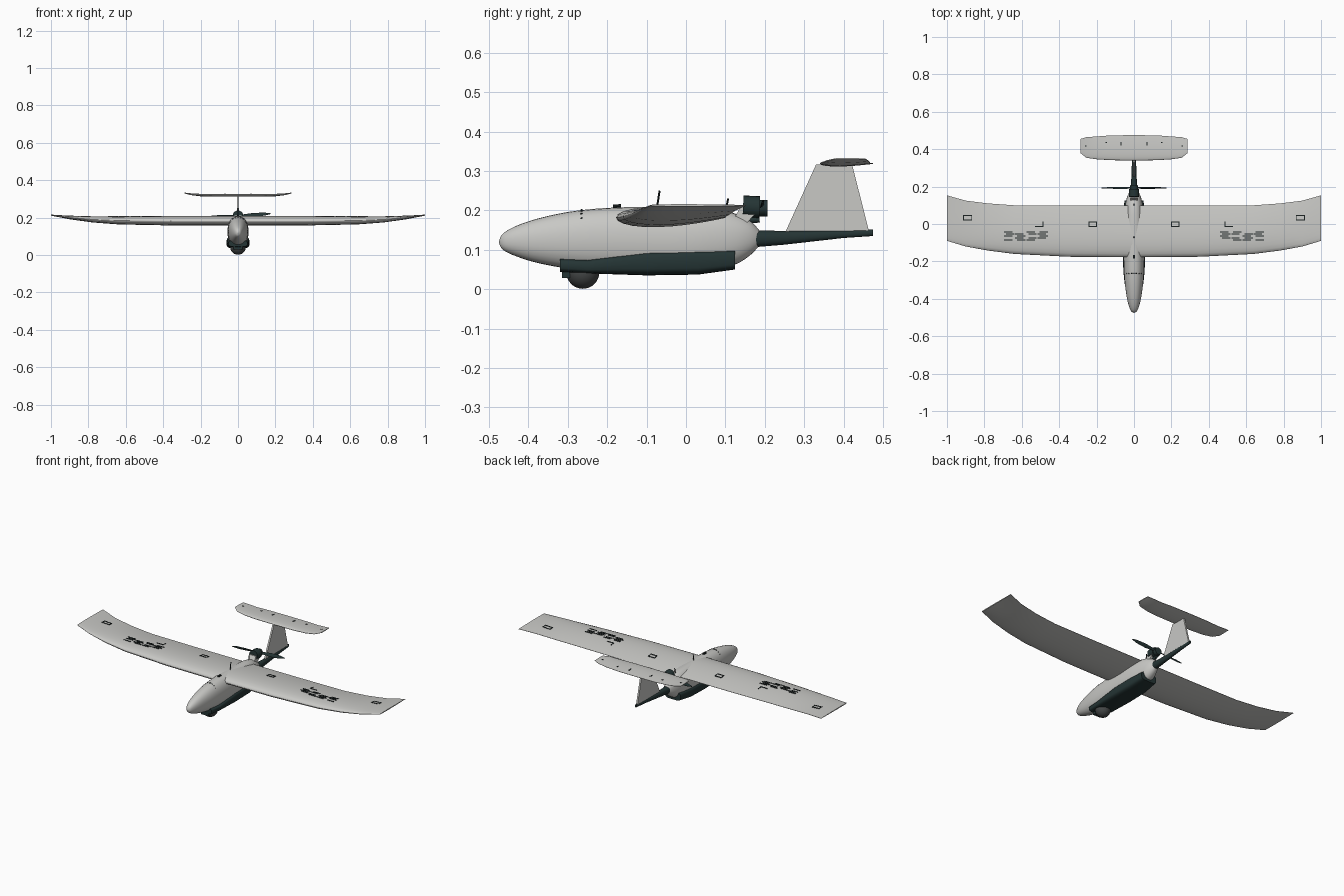
import bpy, bmesh, math
from mathutils import Vector, Matrix

if "Cube" in bpy.data.objects:
    bpy.data.objects.remove(bpy.data.objects["Cube"])


def material(name, color):
    m = bpy.data.materials.new(name)
    m.diffuse_color = (*color, 1)
    m.use_nodes = True
    m.node_tree.nodes["Principled BSDF"].inputs["Base Color"].default_value = (*color, 1)
    return m


GREY = material("light grey", (0.58, 0.58, 0.56))
GREEN = material("dark green", (0.018, 0.035, 0.035))
DARK = material("charcoal", (0.06, 0.065, 0.065))
BLACK = material("marking black", (0.01, 0.015, 0.015))


def finish(bm, name, mat, angle=40):
    bmesh.ops.recalc_face_normals(bm, faces=bm.faces)
    me = bpy.data.meshes.new(name)
    bm.to_mesh(me)
    bm.free()
    me.materials.append(mat)
    ob = bpy.data.objects.new(name, me)
    bpy.context.collection.objects.link(ob)
    bpy.ops.object.select_all(action='DESELECT')
    ob.select_set(True)
    bpy.context.view_layer.objects.active = ob
    bpy.ops.object.shade_smooth_by_angle(angle=math.radians(angle))
    return ob


def loft(name, rings, mat, angle=40):
    bm = bmesh.new()
    vs = [[bm.verts.new(p) for p in r] for r in rings]
    n = len(vs[0])
    for a, b in zip(vs, vs[1:]):
        for i in range(n):
            bm.faces.new((a[i], a[(i + 1) % n], b[(i + 1) % n], b[i]))
    bm.faces.new(vs[0])
    bm.faces.new(vs[-1])
    return finish(bm, name, mat, angle)


def smooth_rows(rows, steps=4):
    # Catmull-Rom through the stations
    out = []
    for i in range(len(rows) - 1):
        p = [Vector(rows[max(0, min(len(rows) - 1, i + k))]) for k in (-1, 0, 1, 2)]
        for s in range(steps):
            t = s / steps
            out.append(p[1] + 0.5 * t * (p[2] - p[0] + t * (2 * p[0] - 5 * p[1] + 4 * p[2] - p[3]
                       + t * (3 * (p[1] - p[2]) + p[3] - p[0]))))
    return out + [Vector(rows[-1])]


def oval(y, low, high, half, power=2.2, n=28):
    ring = []
    for i in range(n):
        c, s = math.cos(math.tau * i / n), math.sin(math.tau * i / n)
        ring.append((half * math.copysign(abs(c) ** (2 / power), c), y,
                     (low + high) / 2 + (high - low) / 2 * math.copysign(abs(s) ** (2 / power), s)))
    return ring


def rod(name, a, b, r, mat, r2=None, sides=16):
    a, b = Vector(a), Vector(b)
    bm = bmesh.new()
    bmesh.ops.create_cone(bm, cap_ends=True, segments=sides, radius1=r, radius2=r if r2 is None else r2,
                          depth=(b - a).length)
    rot = (b - a).to_track_quat('Z', 'Y').to_matrix().to_4x4()
    bm.transform(Matrix.Translation((a + b) / 2) @ rot)
    return finish(bm, name, mat)


def prism(name, yz, half, mat):
    return loft(name, [[(x, y, z) for y, z in yz] for x in (-half, half)], mat, 20)


# Fuselage: y, low z, high z, half width
body = [(-.475, .118, .122, .002), (-.465, .1, .141, .016), (-.43, .083, .161, .03),
        (-.37, .065, .181, .042), (-.28, .05, .199, .052), (-.16, .042, .208, .056),
        (0, .04, .207, .056), (.08, .05, .203, .05), (.13, .065, .19, .041),
        (.165, .088, .172, .028), (.188, .113, .147, .013)]
loft("fuselage", [oval(*r) for r in smooth_rows([Vector(r) for r in body])], GREY)

# Belly guard, camera and its mount
belly = [(-.32, .044, .078, .05), (-.25, .04, .075, .057), (-.1, .035, .097, .061),
         (.03, .037, .1, .06), (.125, .05, .1, .051)]
loft("belly_guard", [oval(*r, power=4) for r in belly], GREEN)
prism("camera_mount", [(-.315, .028), (-.295, .028), (-.295, .06), (-.315, .06)], .025, GREEN)
bm = bmesh.new()
bmesh.ops.create_uvsphere(bm, u_segments=28, v_segments=16, radius=.042,
                          matrix=Matrix.Translation((0, -.262, .043)))
finish(bm, "camera_ball", DARK)

# Main wing: x, leading y, trailing y, chord z, half thickness
half_wing = [(0, -.178, .1, .182, .025), (.35, -.175, .1, .182, .025), (.64, -.16, .1, .184, .021),
             (.78, -.142, .11, .19, .016), (.9, -.12, .125, .2, .009), (1, -.09, .153, .213, .002)]
half_tail = [(0, .34, .475, .319, .007), (.12, .341, .474, .319, .007), (.2, .346, .468, .32, .006),
             (.255, .354, .464, .325, .004), (.285, .378, .455, .331, .0015)]


def foil(t):
    return 2.6 * math.sqrt(t) * (1 - t) * (1 - .0 * t) if t < 1 else 0


def airfoil(x, lead, trail, z, thick, n=12):
    ts = [(1 - math.cos(math.pi * i / n)) / 2 for i in range(n + 1)]
    up = [(x, lead + t * (trail - lead), z + thick * foil(t) + .0008) for t in ts]
    down = [(x, lead + t * (trail - lead), z - thick * .95 * foil(t) - .0008) for t in ts]
    return up + down[::-1]


def wing(name, half, mat):
    rows = [(-r[0], *r[1:]) for r in half[:0:-1]] + half
    return loft(name, [airfoil(*r) for r in rows], mat, 50)


wing("main_wing", half_wing, GREY)
wing("tailplane", half_tail, GREY)


def top_z(half, x, y):
    for a, b in zip(half, half[1:]):
        if abs(x) <= b[0]:
            f = (abs(x) - a[0]) / (b[0] - a[0])
            _, lead, trail, z, thick = Vector(a).lerp(Vector(b), f)
            t = max(0, min(1, (y - lead) / (trail - lead)))
            return z + thick * foil(t) + .0008
    return half[-1][3]


def plates(name, half, rects):
    # thin mirrored plates that follow the upper surface
    bm = bmesh.new()
    for side in (-1, 1):
        for x, y, w, h in rects:
            rows = []
            for lift in (-.002, .002):
                rows.append([bm.verts.new((side * px, py, top_z(half, px, py) + lift))
                             for px, py in ((x, y), (x + w, y), (x + w, y + h), (x, y + h))])
            a, b = rows
            bm.faces.new(a)
            bm.faces.new(b)
            for i in range(4):
                bm.faces.new((a[i], a[i - 1], b[i - 1], b[i]))
    finish(bm, name, BLACK, 20)


def frame(x, y, w, h, e=.005):
    return [(x, y, w, e), (x, y + h - e, w, e), (x, y, e, h), (x + w - e, y, e, h)]


# Hatch outlines, brackets and broken stripes on the wing
plates("wing_hatch_marks", half_wing,
       frame(.865, .02, .05, .028) + frame(.198, -.015, .045, .029)
       + [(.485, -.015, .045, .005), (.485, -.015, .005, .028)])
plates("wing_stripes", half_wing,
       [(.46 + .06 * c + .01 * ((r + c) % 2), -.045 - .011 * r, .045, .006)
        for r in range(5) for c in range(4) if (r * 3 + c) % 5 != 2])
plates("tailplane_marks", half_tail,
       [(.255, .415, .008, .006), (.145, .432, .008, .006), (.067, .42, .006, .018)])

# Nose hatch seam and small fittings on the spine
for i in range(-3, 4):
    a = i * .26
    x, z = .05 * math.sin(a), .1255 + .0745 * math.cos(a)
    rod("nose_hatch_seam", (x - .004, -.265, z + .001), (x + .004, -.265, z + .001), .003, BLACK, sides=6)
rod("spine_fitting", (0, -.185, .209), (0, -.165, .21), .006, BLACK, sides=8)
rod("front_antenna", (0, -.075, .2), (0, -.067, .25), .0025, BLACK, sides=8)
rod("rear_antenna", (0, .1, .195), (0, .107, .23), .0025, BLACK, sides=8)

# Engine pylon, motor and spinner
prism("motor_pylon", [(.108, .155), (.137, .149), (.182, .198), (.165, .213), (.14, .211)], .02, GREY)
rod("motor_front", (0, .145, .21), (0, .187, .208), .028, GREEN, sides=20)
rod("motor_rear", (0, .183, .206), (0, .207, .206), .021, GREEN, sides=20)
rod("motor_bracket", (0, .155, .175), (0, .187, .177), .008, GREEN, sides=12)

# Two-blade propeller
for side, label in ((1, "left"), (-1, "right")):
    rings = []
    for r, chord, twist in ((0, .012, .7), (.03, .014, .9), (.08, .022, 1.05), (.14, .018, 1.2), (.174, .005, 1.3)):
        ring = []
        for i in range(10):
            u, v = chord / 2 * math.cos(math.tau * i / 10), .002 * math.sin(math.tau * i / 10)
            ring.append((side * r, .193 + side * (u * math.cos(twist) - v * math.sin(twist)),
                         .21 + side * r * .06 + u * math.sin(twist) + v * math.cos(twist)))
        rings.append(ring)
    loft("propeller_blade_" + label, rings, GREEN)

# Tail boom and fin
loft("tail_boom", [oval(*r) for r in ((.178, .107, .149, .02), (.25, .113, .148, .014),
                                      (.4, .13, .149, .009), (.475, .135, .152, .006))], GREEN)
prism("tail_fin", [(.25, .14), (.33, .316), (.422, .316), (.466, .142)], .005, GREY)
